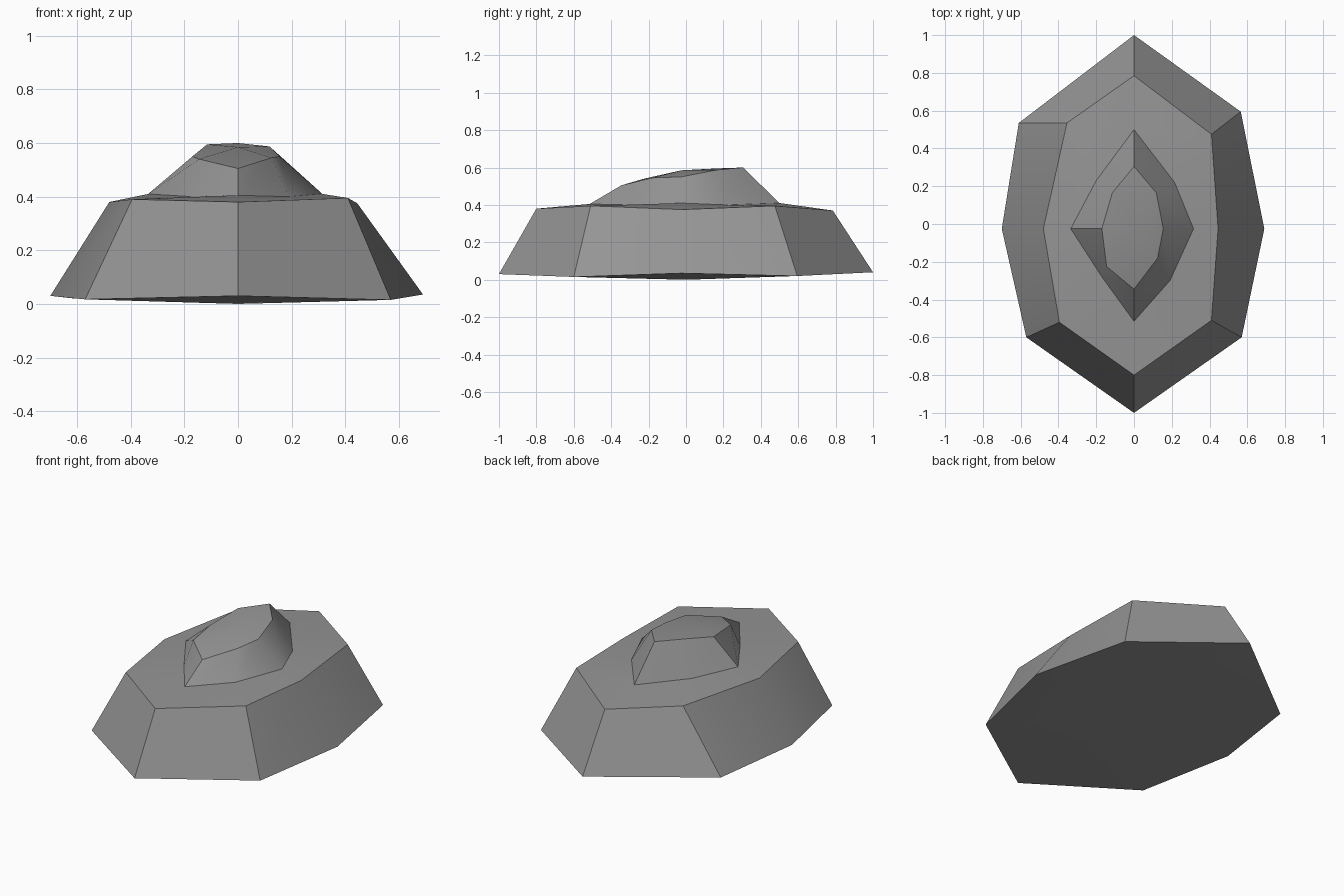
import bpy, bmesh
from math import radians

cube = bpy.data.objects.get("Cube")
if cube:
    bpy.data.objects.remove(cube)

stone = bpy.data.materials.new("grey stone")
stone.use_nodes = True
GREY = (0.3, 0.3, 0.3, 1)
stone.diffuse_color = GREY
stone.node_tree.nodes["Principled BSDF"].inputs["Base Color"].default_value = GREY

# Eight-sided rings, each starting at the back tip and going round by the right
foot = [(0, 1, .04), (-.61, .535, .02), (-.7, -.025, .03), (-.57, -.6, .017),
        (0, -1, .03), (.57, -.6, .015), (.69, -.025, .035), (.565, .595, .02)]
shoulder = [(0, .785, .37), (-.355, .535, .39), (-.48, -.025, .38), (-.395, -.52, .39),
            (0, -.8, .38), (.41, -.51, .395), (.445, -.025, .375), (.41, .475, .395)]
dome_foot = [(0, .5, .41), (-.2, .23, .4), (-.335, -.025, .41), (-.17, -.28, .4),
             (0, -.515, .405), (.19, -.3, .4), (.315, -.025, .41), (.215, .22, .4)]
dome_top = [(0, .305, .6), (-.115, .165, .595), (-.17, -.025, .55), (-.145, -.225, .54),
            (0, -.345, .505), (.125, -.18, .545), (.155, -.025, .55), (.118, .165, .587)]

bm = bmesh.new()
rings = [[bm.verts.new(p) for p in ring] for ring in (foot, shoulder, dome_foot, dome_top)]

# Sloping sides, ledge and dome walls
for low, high in zip(rings, rings[1:]):
    for i in range(8):
        j = (i + 1) % 8
        bm.faces.new((low[i], low[j], high[j], high[i]))

# Slightly raised cap and slightly bulging underside
for ring, middle in ((rings[-1], (0, -.025, .585)), (rings[0], (0, 0, 0))):
    hub = bm.verts.new(middle)
    for i in range(8):
        bm.faces.new((ring[i], ring[(i + 1) % 8], hub))

bmesh.ops.recalc_face_normals(bm, faces=bm.faces)
mesh = bpy.data.meshes.new("rock")
bm.to_mesh(mesh)
bm.free()
mesh.materials.append(stone)
rock = bpy.data.objects.new("rock", mesh)
bpy.context.collection.objects.link(rock)

# Soft facets with crisp main edges
bpy.ops.object.select_all(action='DESELECT')
rock.select_set(True)
bpy.context.view_layer.objects.active = rock
bpy.ops.object.shade_smooth_by_angle(angle=radians(30))
